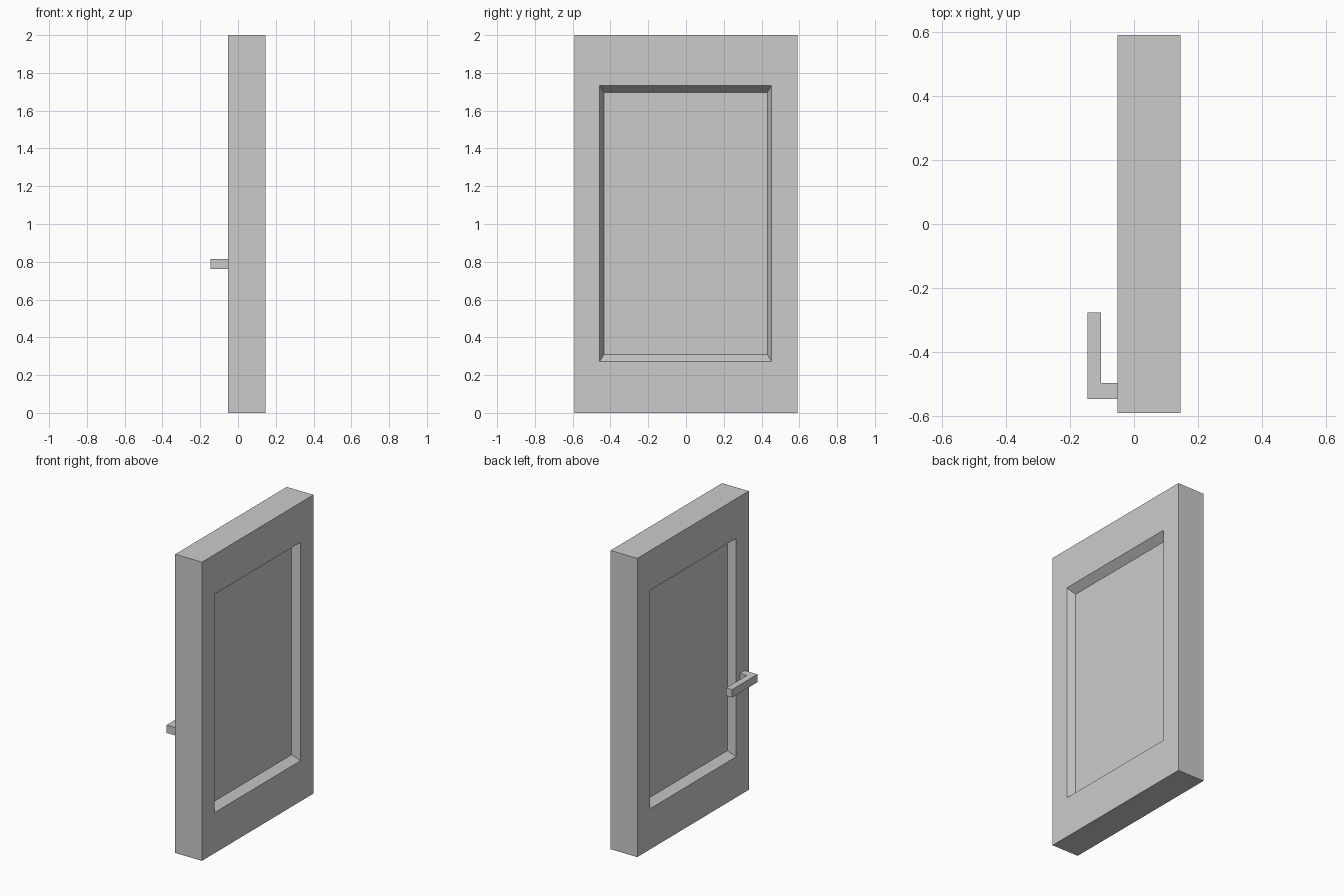
import bpy, bmesh

if "Cube" in bpy.data.objects:
    bpy.data.objects.remove(bpy.data.objects["Cube"])

X0, X1 = -0.052, 0.146          # slab faces
HALF_W, HEIGHT = 0.59, 2.0
RECESS = 0.05


def finish(bm, name):
    bmesh.ops.recalc_face_normals(bm, faces=bm.faces)
    mesh = bpy.data.meshes.new(name)
    bm.to_mesh(mesh)
    bm.free()
    obj = bpy.data.objects.new(name, mesh)
    bpy.context.collection.objects.link(obj)
    return obj


def rect(bm, x, y0, y1, z0, z1):
    return [bm.verts.new((x, y, z)) for y, z in ((y0, z0), (y1, z0), (y1, z1), (y0, z1))]


def bridge(bm, a, b):
    for i in range(4):
        j = (i + 1) % 4
        bm.faces.new((a[i], a[j], b[j], b[i]))


# Door slab with a sloped recessed panel on both faces
bm = bmesh.new()
rims = []
for x, inward in ((X0, 1), (X1, -1)):
    rim = rect(bm, x, -HALF_W, HALF_W, 0, HEIGHT)
    opening = rect(bm, x, -0.457, 0.453, 0.272, 1.734)
    panel = rect(bm, x + inward * RECESS, -0.435, 0.431, 0.308, 1.697)
    bridge(bm, rim, opening)
    bridge(bm, opening, panel)
    bm.faces.new(panel)
    rims.append(rim)
bridge(bm, *rims)
finish(bm, "door_panel")

# L-shaped handle: plan profile extruded upward
bm = bmesh.new()
profile = [(X0, -0.547), (X0, -0.497), (-0.103, -0.497),
           (-0.103, -0.277), (-0.146, -0.277), (-0.146, -0.547)]
base = bm.faces.new([bm.verts.new((x, y, 0.762)) for x, y in profile])
top = bmesh.ops.extrude_face_region(bm, geom=[base])["geom"]
bmesh.ops.translate(bm, vec=(0, 0, 0.053),
                    verts=[v for v in top if isinstance(v, bmesh.types.BMVert)])
finish(bm, "door_handle")
